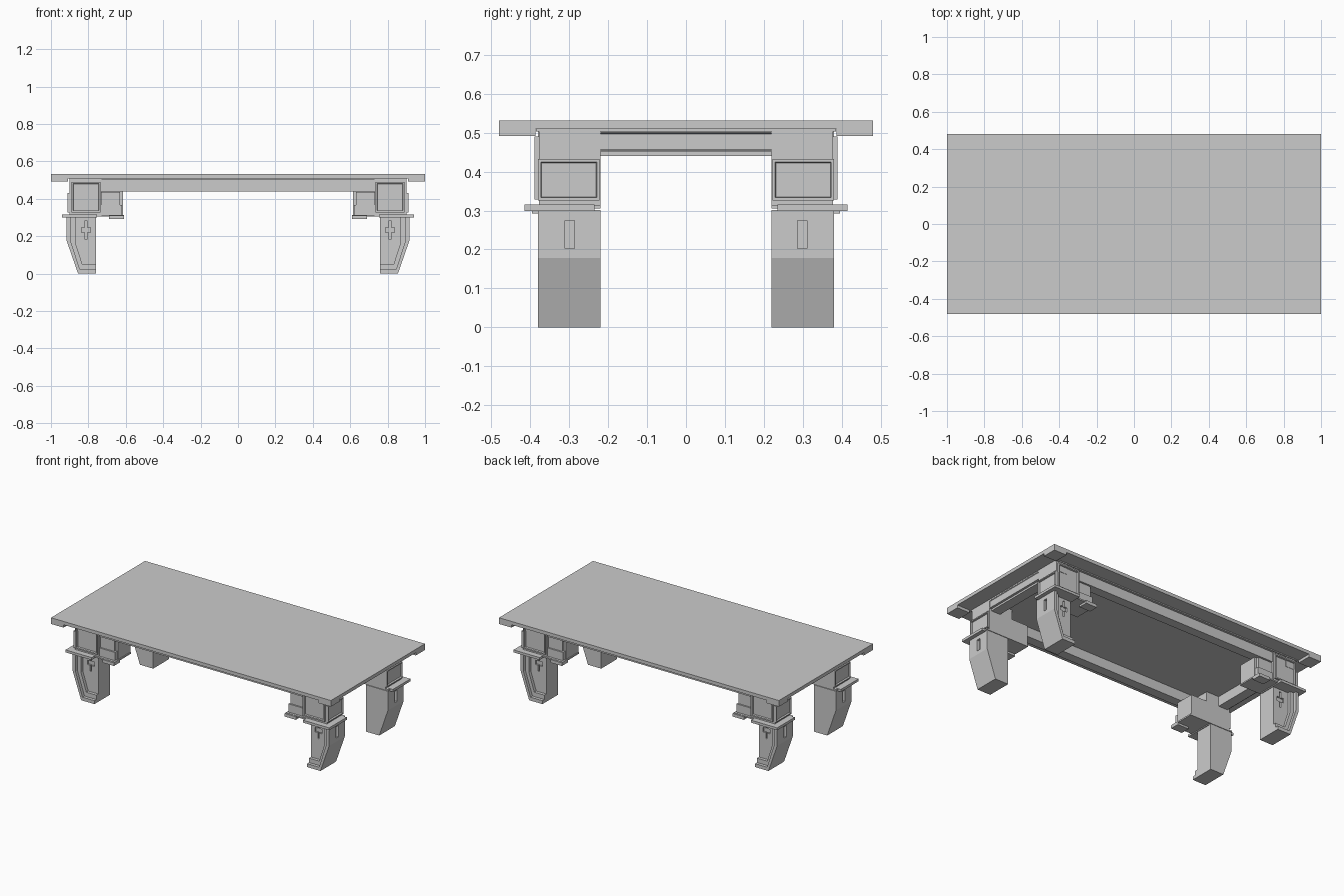
import bpy, bmesh
from mathutils import Vector

if "Cube" in bpy.data.objects:
    bpy.data.objects.remove(bpy.data.objects["Cube"])


def finish(name, bm, mirror="XY"):
    """Turn a bmesh into an object, mirrored across the table axes."""
    bmesh.ops.recalc_face_normals(bm, faces=bm.faces)
    me = bpy.data.meshes.new(name)
    bm.to_mesh(me)
    bm.free()
    ob = bpy.data.objects.new(name, me)
    bpy.context.collection.objects.link(ob)
    if mirror:
        m = ob.modifiers.new("Mirror", 'MIRROR')
        m.use_axis = ("X" in mirror, "Y" in mirror, False)
        m.use_mirror_merge = False
    return ob


def add_box(bm, x0, x1, y0, y1, z0, z1):
    made = bmesh.ops.create_cube(bm, size=1)["verts"]
    for v in made:
        v.co = Vector(((x0, x1)[v.co.x > 0], (y0, y1)[v.co.y > 0], (z0, z1)[v.co.z > 0]))


def boxes(name, dims, mirror="XY"):
    bm = bmesh.new()
    for d in dims:
        add_box(bm, *d)
    return finish(name, bm, mirror)


def framed_box(name, dims, direction, border, depth, mirror="XY"):
    """Box whose face along direction is a raised frame around a sunk panel."""
    bm = bmesh.new()
    add_box(bm, *dims)
    bm.normal_update()
    face = [f for f in bm.faces if f.normal.dot(Vector(direction)) > 0.9]
    bmesh.ops.inset_region(bm, faces=face, thickness=border)
    bmesh.ops.inset_region(bm, faces=face, thickness=0.003, depth=-depth)
    return finish(name, bm, mirror)


def add_prism(bm, pts, y0, y1):
    """Extrude an xz outline along y."""
    f = bm.faces.new([bm.verts.new((x, y0, z)) for x, z in pts])
    ext = bmesh.ops.extrude_face_region(bm, geom=[f])["geom"]
    for v in ext:
        if isinstance(v, bmesh.types.BMVert):
            v.co.y = y1


def carve(ob, cutter):
    """Cut before the mirror modifier acts."""
    cutter.hide_render = True
    cutter.hide_viewport = True
    m = ob.modifiers.new("Carve", 'BOOLEAN')
    m.operation = 'DIFFERENCE'
    m.solver = 'EXACT'
    m.object = cutter
    ob.modifiers.move(len(ob.modifiers) - 1, 0)


# Table top: thin slab, thick corner blocks
boxes("table_top", [(-1, 1, -0.48, 0.48, 0.51, 0.532)], "")
boxes("top_corner_block", [(0.91, 1, 0.387, 0.48, 0.492, 0.511)])

# Trim under the top and the apron frame
boxes("under_top_trim", [(-0.9, 0.9, -0.385, 0.385, 0.503, 0.511)], "")
boxes("long_apron", [(-0.74, 0.74, 0.31, 0.37, 0.44, 0.504)], "Y")
boxes("end_apron", [(0.82, 0.885, -0.38, 0.38, 0.44, 0.504)], "X")
framed_box("end_apron_panel", (0.87, 0.9, -0.37, 0.37, 0.452, 0.502), (1, 0, 0), 0.004, 0.003, "X")

# Leg heads: outer block, stepped inner block
boxes("leg_head", [(0.73, 0.9, 0.22, 0.378, 0.312, 0.504)])
boxes("leg_head_inner", [
    (0.615, 0.735, 0.22, 0.345, 0.312, 0.441),
    (0.63, 0.735, 0.3, 0.362, 0.368, 0.437),
    (0.62, 0.735, 0.3, 0.37, 0.312, 0.367),
])
framed_box("head_front_panel", (0.735, 0.89, 0.37, 0.389, 0.328, 0.49), (0, 1, 0), 0.012, 0.012)
framed_box("head_end_panel", (0.89, 0.911, 0.222, 0.38, 0.326, 0.432), (1, 0, 0), 0.01, 0.01)

# Collar plate between head and leg
boxes("collar_plate", [
    (0.61, 0.92, 0.22, 0.385, 0.305, 0.314),
    (0.755, 0.942, 0.235, 0.415, 0.299, 0.315),
    (0.61, 0.69, 0.335, 0.395, 0.292, 0.312),
])

# Legs: plain core with two stepped rims on the outer face
outer = [(0.76, 0), (0.855, 0), (0.917, 0.178), (0.917, 0.302)]
middle = [(0.76, 0.022), (0.845, 0.022), (0.895, 0.174), (0.895, 0.302)]
inner = [(0.76, 0.05), (0.832, 0.05), (0.87, 0.168), (0.87, 0.302)]
bm = bmesh.new()
add_prism(bm, outer + [(0.76, 0.302)], 0.22, 0.34)
leg = finish("leg", bm)
bm = bmesh.new()
add_prism(bm, outer + inner[::-1], 0.34, 0.36)
finish("leg_middle_rim", bm)
bm = bmesh.new()
add_prism(bm, outer + middle[::-1], 0.36, 0.38)
finish("leg_outer_rim", bm)

# Cross shaped recess on the leg front and slot on its outer end
cross = [(0.808, 0.182), (0.818, 0.182), (0.818, 0.22), (0.838, 0.22), (0.838, 0.248),
         (0.818, 0.248), (0.818, 0.285), (0.808, 0.285), (0.808, 0.248), (0.788, 0.248),
         (0.788, 0.22), (0.808, 0.22)]
bm = bmesh.new()
add_prism(bm, cross, 0.328, 0.35)
carve(leg, finish("cross_cutter", bm, ""))
slot = boxes("slot_cutter", [(0.9, 0.93, 0.286, 0.311, 0.202, 0.275)], "")
carve(leg, slot)
